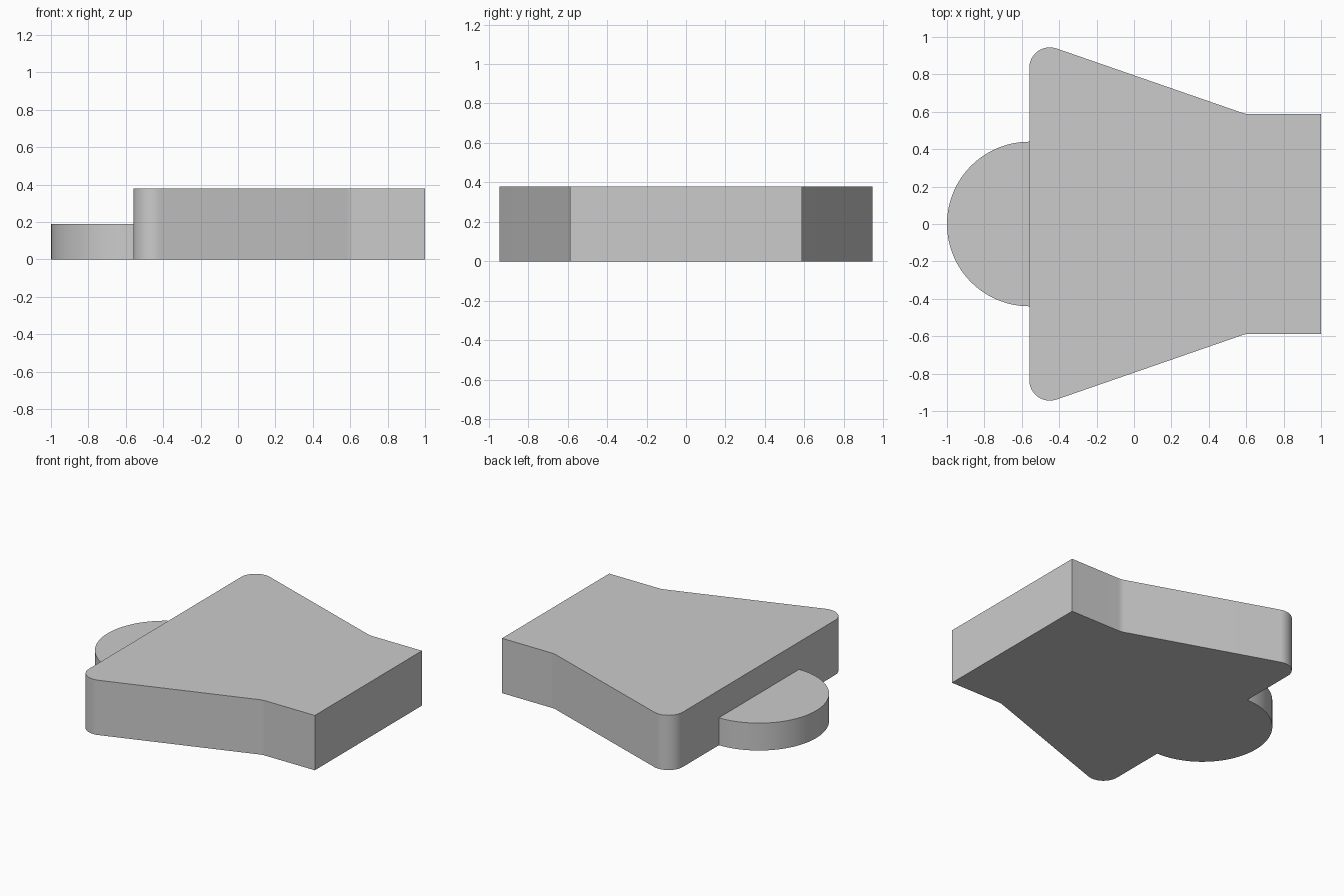
import bpy, bmesh
from math import pi, sin, cos, tan
from mathutils import Vector

if "Cube" in bpy.data.objects:
    bpy.data.objects.remove(bpy.data.objects["Cube"])


def fillet(prev, corner, nxt, radius, steps=12):
    """Points of an arc rounding the corner between two straight edges."""
    c = Vector(corner)
    a, b = (Vector(prev) - c).normalized(), (Vector(nxt) - c).normalized()
    half = a.angle(b) / 2
    centre = c + (a + b).normalized() * (radius / sin(half))
    start = c + a * (radius / tan(half)) - centre
    end = c + b * (radius / tan(half)) - centre
    sweep = start.angle_signed(end)  # clockwise positive
    pts = []
    for i in range(steps + 1):
        t = -sweep * i / steps
        pts.append(centre + Vector((start.x * cos(t) - start.y * sin(t),
                                    start.x * sin(t) + start.y * cos(t))))
    return pts


def extrude_profile(name, pts, height):
    """Solid slab standing on z = 0 from a counter-clockwise outline."""
    bm = bmesh.new()
    base = bm.faces.new([bm.verts.new((p[0], p[1], 0)) for p in pts])
    top = bmesh.ops.extrude_face_region(bm, geom=[base], use_keep_orig=True)
    bmesh.ops.translate(bm, vec=(0, 0, height),
                        verts=[v for v in top["geom"] if isinstance(v, bmesh.types.BMVert)])
    bmesh.ops.recalc_face_normals(bm, faces=bm.faces)
    mesh = bpy.data.meshes.new(name)
    bm.to_mesh(mesh)
    bm.free()
    obj = bpy.data.objects.new(name, mesh)
    bpy.context.collection.objects.link(obj)
    bpy.ops.object.select_all(action='DESELECT')
    obj.select_set(True)
    bpy.context.view_layer.objects.active = obj
    bpy.ops.object.shade_smooth_by_angle(angle=pi / 6)
    return obj


# Tapered body: half outline mirrored across the x axis
BACK, WIDE, NECK = (-0.56, 0), (-0.56, 0.989), (0.6, 0.587)
END = (1.0, 0.587)
half = [Vector(END)]
half += fillet(END, NECK, WIDE, 0.12, 6)
half += fillet(NECK, WIDE, BACK, 0.11, 16)
outline = half + [Vector((p.x, -p.y)) for p in reversed(half)]
extrude_profile("tapered_body", outline, 0.38)

# Half-round tab on the back edge
R, N = 0.44, 48
tab = [(-0.56 + R * cos(pi / 2 + pi * i / N), R * sin(pi / 2 + pi * i / N))
       for i in range(N + 1)]
extrude_profile("round_tab", tab, 0.19)
